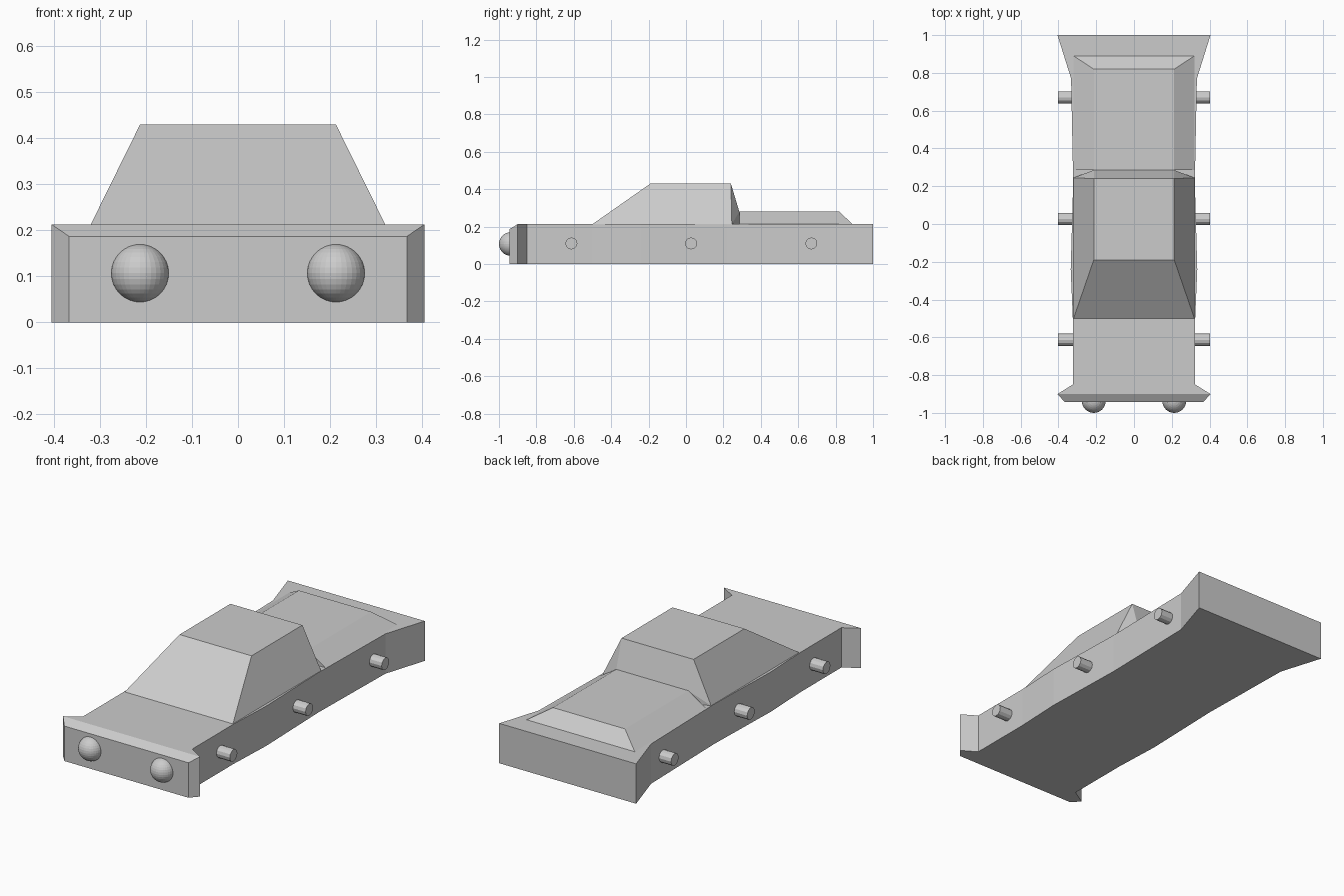
import bpy
import bmesh
from mathutils import Matrix

cube = bpy.data.objects.get("Cube")
if cube:
    bpy.data.objects.remove(cube)

GREY = (0.6, 0.6, 0.6, 1)
paint = bpy.data.materials.new("plain_grey")
paint.use_nodes = True
paint.diffuse_color = GREY
paint.node_tree.nodes["Principled BSDF"].inputs["Base Color"].default_value = GREY

DECK = 0.213      # height of the flat body deck
HALF_ROOF = 0.213
HALF_BASE = 0.32


def finish(name, bm):
    bmesh.ops.recalc_face_normals(bm, faces=bm.faces)
    mesh = bpy.data.meshes.new(name)
    bm.to_mesh(mesh)
    bm.free()
    mesh.materials.append(paint)
    obj = bpy.data.objects.new(name, mesh)
    bpy.context.collection.objects.link(obj)
    return obj


def mirrored_hull(name, points):
    """Convex solid from half of its corners, without the face resting on the deck."""
    bm = bmesh.new()
    for x, y, z in points:
        for side in (-1, 1):
            bm.verts.new((side * x, y, z))
    bmesh.ops.convex_hull(bm, input=bm.verts[:])
    bmesh.ops.dissolve_limit(bm, angle_limit=0.01, verts=bm.verts[:], edges=bm.edges[:])
    bm.normal_update()
    resting = [f for f in bm.faces if all(abs(v.co.z - DECK) < 0.001 for v in f.verts)]
    bmesh.ops.delete(bm, geom=resting, context="FACES")
    return finish(name, bm)


# Body: rectangular sections (y, half width, height) lofted from tail to nose
sections = [(1.0, 0.405, DECK), (0.77, 0.333, DECK), (0.22, 0.322, DECK),
            (-0.24, 0.335, DECK), (-0.5, 0.324, DECK), (-0.85, 0.324, DECK),
            (-0.9, 0.405, DECK), (-0.943, 0.367, 0.187)]
bm = bmesh.new()
rings = []
for y, w, h in sections:
    corners = ((-w, 0), (w, 0), (w, h), (-w, h))
    rings.append([bm.verts.new((x, y, z)) for x, z in corners])
for a, b in zip(rings, rings[1:]):
    for i in range(4):
        j = (i + 1) % 4
        bm.faces.new((a[i], a[j], b[j], b[i]))
bm.faces.new(rings[0])
bm.faces.new(rings[-1])
finish("body", bm)

# Cabin with sloping windscreen, sides and rear window
mirrored_hull("cabin", [
    (HALF_BASE, -0.5, DECK), (HALF_BASE, 0.245, DECK),
    (HALF_ROOF, -0.19, 0.43), (HALF_ROOF, 0.24, 0.43),
    (HALF_ROOF, 0.285, 0.28), (HALF_ROOF, 0.285, DECK)])

# Raised boot lid behind the cabin
mirrored_hull("boot_lid", [
    (HALF_BASE, 0.285, DECK), (HALF_BASE, 0.89, DECK),
    (HALF_ROOF, 0.285, 0.28), (HALF_ROOF, 0.82, 0.28)])

# Axle stubs and headlights on both sides
for side, label in ((1, "left"), (-1, "right")):
    for place, y in (("front", -0.613), ("middle", 0.027), ("rear", 0.67)):
        bm = bmesh.new()
        bmesh.ops.create_cone(bm, cap_ends=True, segments=12,
                              radius1=0.032, radius2=0.032, depth=0.1)
        bm.transform(Matrix.Translation((side * 0.353, y, 0.11))
                     @ Matrix.Rotation(1.5708, 4, "Y"))
        finish(f"{place}_{label}_axle_stub", bm)
    bm = bmesh.new()
    bmesh.ops.create_uvsphere(bm, u_segments=32, v_segments=16, radius=0.063)
    bm.transform(Matrix.Translation((side * HALF_ROOF, -0.937, 0.107)))
    finish(f"{label}_headlight", bm)
